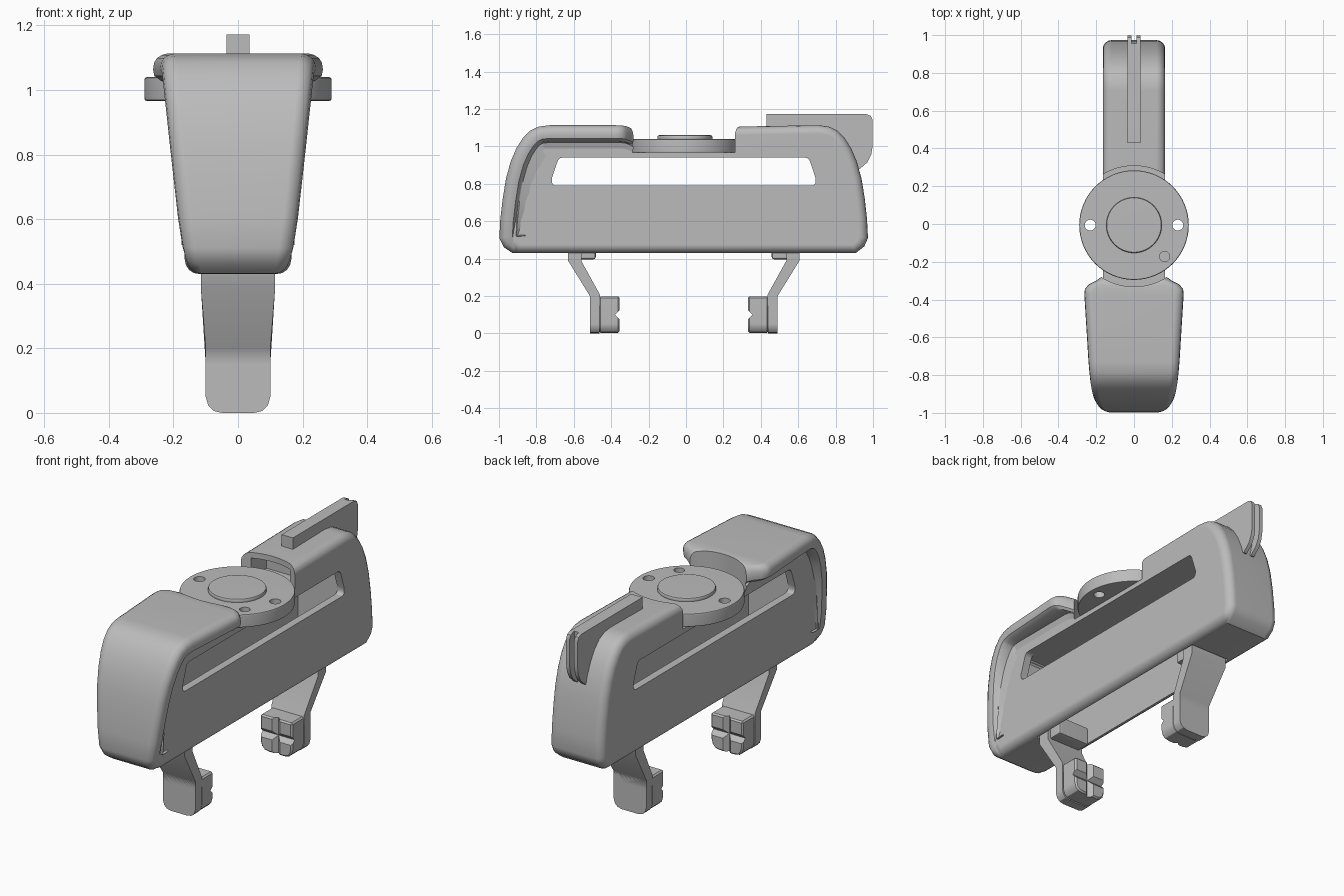
import bpy, bmesh, math
from mathutils import Vector, Matrix

default = bpy.data.objects.get("Cube")
if default:
    bpy.data.objects.remove(default, do_unlink=True)

CY = -0.012  # centre of the symmetric parts along y

grey = bpy.data.materials.new("plain_grey")
grey.use_nodes = True
COLOUR = (0.5, 0.5, 0.5, 1)
grey.diffuse_color = COLOUR
grey.node_tree.nodes["Principled BSDF"].inputs["Base Color"].default_value = COLOUR


def make(name, bm):
    bmesh.ops.recalc_face_normals(bm, faces=bm.faces)
    mesh = bpy.data.meshes.new(name)
    bm.to_mesh(mesh)
    bm.free()
    mesh.materials.append(grey)
    obj = bpy.data.objects.new(name, mesh)
    bpy.context.collection.objects.link(obj)
    return obj


def loft(name, rings):
    """Skin closed rings of equal length and cap both ends."""
    bm = bmesh.new()
    loops = [[bm.verts.new(p) for p in ring] for ring in rings]
    n = len(loops[0])
    for a, b in zip(loops, loops[1:]):
        for i in range(n):
            j = (i + 1) % n
            bm.faces.new((a[i], a[j], b[j], b[i]))
    bm.faces.new(loops[0])
    bm.faces.new(loops[-1])
    return make(name, bm)


def prism_x(name, pts, half):
    return loft(name, [[(x, y, z) for y, z in pts] for x in (-half, half)])


def prism_y(name, pts, y0, y1):
    return loft(name, [[(x, y, z) for x, z in pts] for y in (y0, y1)])


def box(name, x0, x1, y0, y1, z0, z1):
    return prism_y(name, [(x0, z0), (x1, z0), (x1, z1), (x0, z1)], y0, y1)


def disc(name, x, y, r, z0, z1, sides=64):
    ring = [(x + r * math.cos(2 * math.pi * i / sides),
             y + r * math.sin(2 * math.pi * i / sides)) for i in range(sides)]
    return loft(name, [[(px, py, z) for px, py in ring] for z in (z0, z1)])


def apply(obj, mod):
    bpy.ops.object.select_all(action='DESELECT')
    bpy.context.view_layer.objects.active = obj
    obj.select_set(True)
    bpy.ops.object.modifier_apply(modifier=mod.name)


def bevel(obj, width, segments=3, angle=40):
    mod = obj.modifiers.new("round", 'BEVEL')
    mod.width, mod.segments = width, segments
    mod.limit_method, mod.angle_limit = 'ANGLE', math.radians(angle)
    apply(obj, mod)


def cut(obj, *cutters):
    for cutter in cutters:
        mod = obj.modifiers.new("cut", 'BOOLEAN')
        mod.operation, mod.solver, mod.object = 'DIFFERENCE', 'EXACT', cutter
        apply(obj, mod)
        bpy.data.objects.remove(cutter, do_unlink=True)


def smooth(obj):
    bpy.ops.object.select_all(action='DESELECT')
    bpy.context.view_layer.objects.active = obj
    obj.select_set(True)
    bpy.ops.object.shade_smooth_by_angle(angle=math.radians(32))
    mod = obj.modifiers.new("clean_normals", 'WEIGHTED_NORMAL')
    mod.keep_sharp = True


def turntable_cutter():
    return disc("cutter", 0, CY, 0.32, 0.967, 1.4)


# Main housing: end profile mirrored front to back, front tucked under the hood
END = [(0.92, 0.43), (0.965, 0.465), (0.985, 0.51), (0.98, 0.61), (0.968, 0.72),
       (0.95, 0.83), (0.925, 0.92), (0.895, 0.99), (0.86, 1.045), (0.82, 1.085),
       (0.775, 1.106), (0.72, 1.113)]
back = [(CY + u, z) for u, z in END]
front = [(CY - u + 0.03, min(z, 1.09)) for u, z in reversed(END)]
housing = prism_x("housing", back + front, 0.165)
bevel(housing, 0.045, 4)

window = [(-0.705, 0.79), (0.705, 0.79), (0.705, 0.83), (0.668, 0.94),
          (-0.668, 0.94), (-0.705, 0.83)]
window_cutter = prism_x("cutter", [(CY + u, z) for u, z in window], 0.4)
bevel(window_cutter, 0.02, 3, 20)
cut(housing, turntable_cutter(), window_cutter,
    box("cutter", -0.122, 0.122, CY - 0.71, CY + 0.71, 0.47, 0.94),
    box("cutter", -0.122, 0.122, CY - 0.63, CY + 0.63, 0.3, 0.5),
    box("cutter", -0.12, 0.12, 0.1, 0.42, 0.967, 1.075))
smooth(housing)

# Flared hood: rounded section swept up the front and back over the top
PATH = [(-0.86, 0.43, 0.15), (-0.93, 0.431, 0.158), (-0.975, 0.462, 0.166),
        (-0.998, 0.51, 0.172), (-0.993, 0.61, 0.186), (-0.98, 0.72, 0.198),
        (-0.962, 0.83, 0.21), (-0.937, 0.92, 0.219), (-0.907, 0.99, 0.226),
        (-0.872, 1.045, 0.231), (-0.832, 1.085, 0.234), (-0.787, 1.106, 0.237),
        (-0.73, 1.113, 0.241), (-0.55, 1.113, 0.252), (-0.375, 1.113, 0.263),
        (-0.345, 1.112, 0.26), (-0.32, 1.108, 0.24), (-0.3, 1.1, 0.2),
        (-0.28, 1.09, 0.172)]
rings = []
for i, (y, z, w) in enumerate(PATH):
    a, b = PATH[max(i - 1, 0)], PATH[min(i + 1, len(PATH) - 1)]
    n = Vector((b[1] - a[1], a[0] - b[0])).normalized()
    if y > -0.6:
        n = Vector((0, -1))
    depth = 0.1 + 0.1 * min(1, max(0, (z - 0.5) / 0.5))
    if z > 1.05:
        depth = 0.145
    half = [(w - 0.045, 0), (w - 0.028, 0.004), (w - 0.012, 0.014), (w - 0.003, 0.029),
            (w, 0.05), (w - 0.004, 0.07), (w - 0.025, 0.085),
            (0.175, 0.092), (0.158, depth)]
    section = half + [(-x, d) for x, d in reversed(half)]
    rings.append([(x, y + n.x * d, z + n.y * d) for x, d in section])
hood = loft("hood", rings)
cut(hood, turntable_cutter())
smooth(hood)

# Turntable flange with bolt holes and a raised cap
flange = disc("flange", 0, CY + 0.006, 0.29, 0.966, 1.04)
bevel(flange, 0.008, 2)
cut(flange, *[disc("cutter", x, CY + 0.006, 0.029, 0.9, 1.2, 24) for x in (-0.232, 0.232)],
    disc("cutter", 0.162, -0.172, 0.027, 1.01, 1.2, 24))
smooth(flange)
cap = disc("flange_cap", 0, CY + 0.006, 0.147, 1.03, 1.06)
bevel(cap, 0.01, 2)
smooth(cap)

# Rear cable fin with a groove down its back edge
FIN = [(0.43, 1.05), (0.43, 1.172), (0.965, 1.172), (0.988, 1.163), (0.998, 1.14),
       (0.998, 1.0), (0.99, 0.955), (0.97, 0.915), (0.93, 0.88), (0.86, 0.88)]
fin = prism_x("cable_fin", FIN, 0.035)
groove = prism_x("cutter", [(0.955, 1.3), (0.955, 1.0), (0.935, 0.93), (0.9, 0.8),
                            (1.1, 0.8), (1.1, 1.3)], 0.014)
cut(fin, groove)
smooth(fin)

# Gripper arms, one at each end facing the other
ARM = [(0.618, 0.5), (0.618, 0.388), (0.502, 0.2), (0.502, 0.15), (0.447, 0.15),
       (0.447, 0.205), (0.548, 0.388), (0.548, 0.5)]
PAD = [(0.1, 0.2), (0.1, 0.05), (0.092, 0.022), (0.076, 0.006), (0.05, 0)]
pad_outline = PAD + [(-x, z) for x, z in reversed(PAD)]
for side, label in ((-1, "front"), (1, "back")):
    def at(u):
        return CY + side * u

    arm = prism_x(label + "_arm", [(at(u), z) for u, z in ARM], 0.1)
    for v in arm.data.vertices:
        v.co.x *= 1 + 0.15 * min(1, max(0, (v.co.z - 0.2) / 0.188))
    smooth(arm)

    stub = box(label + "_slider", -0.1, 0.1, at(0.47), at(0.56), 0.395, 0.5)
    bevel(stub, 0.015, 2)
    smooth(stub)

    backing = prism_y(label + "_finger_backing", pad_outline, at(0.45), at(0.502))
    smooth(backing)

    # Finger block with a cross of V grooves on its gripping face
    finger = prism_y(label + "_finger", [(x * 0.98, z * 0.98 + 0.002) for x, z in pad_outline],
                     at(0.344), at(0.452))
    bevel(finger, 0.008, 1, 60)
    u, r = 0.344, 0.024
    level = prism_x("cutter", [(at(u - r), 0.1), (at(u), 0.1 + r),
                               (at(u + r), 0.1), (at(u), 0.1 - r)], 0.3)
    upright = loft("cutter", [[(-r, at(u), z), (0, at(u + r), z), (r, at(u), z),
                               (0, at(u - r), z)] for z in (-0.1, 0.3)])
    cut(finger, level, upright)
    smooth(finger)
